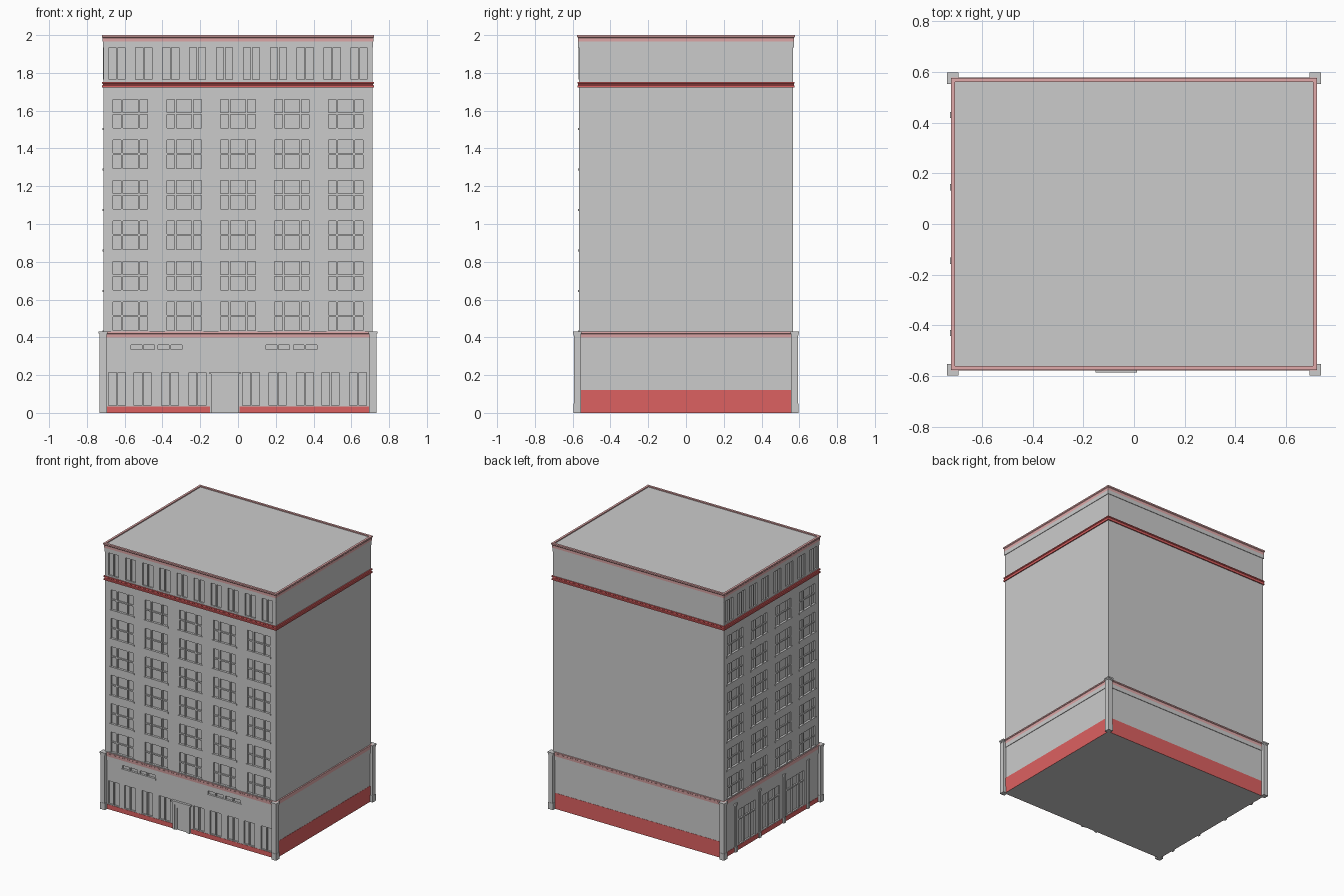
import bpy, bmesh

if "Cube" in bpy.data.objects:
    bpy.data.objects.remove(bpy.data.objects["Cube"])

HX, HY = 0.712, 0.567          # half width and depth of the tower wall


def finish(name, bm, color=None):
    bmesh.ops.recalc_face_normals(bm, faces=bm.faces)
    me = bpy.data.meshes.new(name)
    bm.to_mesh(me)
    bm.free()
    ob = bpy.data.objects.new(name, me)
    bpy.context.collection.objects.link(ob)
    if color:
        mat = bpy.data.materials.get(color[0]) or bpy.data.materials.new(color[0])
        mat.diffuse_color = color[1]
        mat.use_nodes = True
        mat.node_tree.nodes["Principled BSDF"].inputs["Base Color"].default_value = mat.diffuse_color
        me.materials.append(mat)
    return ob


def boxes(name, items, color=None):
    """One object from many (x0, x1, y0, y1, z0, z1) boxes."""
    bm = bmesh.new()
    for x0, x1, y0, y1, z0, z1 in items:
        vs = bmesh.ops.create_cube(bm, size=1)["verts"]
        bmesh.ops.scale(bm, vec=(x1 - x0, y1 - y0, z1 - z0), verts=vs)
        bmesh.ops.translate(bm, vec=((x0 + x1) / 2, (y0 + y1) / 2, (z0 + z1) / 2), verts=vs)
    return finish(name, bm, color)


def ring(name, profile, color=None):
    """Sweep a closed (offset, z) profile around the tower."""
    bm = bmesh.new()
    loops = [[bm.verts.new((sx * (HX + o), sy * (HY + o), z))
              for sx, sy in ((1, 1), (-1, 1), (-1, -1), (1, -1))] for o, z in profile]
    for i, a in enumerate(loops):
        b = loops[(i + 1) % len(loops)]
        for k in range(4):
            bm.faces.new((a[k], a[(k + 1) % 4], b[(k + 1) % 4], b[k]))
    return finish(name, bm, color)


def on(face, u, w, z0, z1, d0, d1):
    """Box on the front or left wall: centre u, width w, depth range outward."""
    if face == "front":
        return (u - w / 2, u + w / 2, -HY - d1, -HY - d0, z0, z1)
    return (-HX - d1, -HX - d0, u - w / 2, u + w / 2, z0, z1)


RED = ("red_trim", (0.72, 0.12, 0.12, 1))
PALE = ("faded_red_trim", (0.75, 0.4, 0.4, 1))

cuts, sills, bars, mullions = [], [], [], []

# Tower windows: three lights per bay, six floors
bays = {"front": [-0.57, -0.285, 0, 0.285, 0.57],
        "left": [-0.43, -0.145, 0.145, 0.43]}
for face, us in bays.items():
    for u in us:
        for row in range(6):
            z = 0.437 + row * 0.2145
            for du, w in ((-0.071, 0.042), (0, 0.08), (0.071, 0.042)):
                cuts.append(on(face, u + du, w, z, z + 0.15, -0.012, 0.02))
                bars.append(on(face, u + du, w, z + 0.07, z + 0.08, -0.013, -0.004))
            sills.append(on(face, u, 0.205, z - 0.012, z, -0.002, 0.005))
        # Attic windows, two to each bay, with a slim central mullion
        for du in (-0.071, 0.071):
            cuts.append(on(face, u + du, 0.085, 1.765, 1.935, -0.01, 0.02))
            mullions.append(on(face, u + du, 0.009, 1.765, 1.935, -0.011, 0.002))

# Ground floor shop windows on the front
for u in (-0.64, -0.505, -0.36, -0.215, 0.07, 0.21, 0.355, 0.49, 0.635):
    cuts.append(on("front", u, 0.09, 0.04, 0.215, -0.012, 0.02))
    mullions.append(on("front", u, 0.009, 0.04, 0.215, -0.013, 0.002))
for u in (-0.505, -0.36, 0.21, 0.355):
    cuts.append(on("front", u, 0.125, 0.335, 0.36, -0.012, 0.02))
    mullions.append(on("front", u, 0.009, 0.335, 0.36, -0.013, 0.002))
    sills.append(on("front", u, 0.145, 0.322, 0.335, -0.002, 0.004))

# Ground floor bays on the left side
for u in (-0.2875, 0, 0.2875):
    cuts.append(on("left", u, 0.2, 0.04, 0.3, -0.012, 0.02))
    mullions += [on("left", u + d, 0.009, 0.04, 0.3, -0.013, 0.001) for d in (-0.04, 0.04)]
    bars.append(on("left", u, 0.2, 0.22, 0.23, -0.013, -0.002))

# Tower with recessed windows
tower = boxes("tower_walls", [(-HX, HX, -HY, HY, 0, 1.992)])
cutter = boxes("window_cutter", cuts)
mod = tower.modifiers.new("windows", "BOOLEAN")
mod.object, mod.operation, mod.solver = cutter, "DIFFERENCE", "EXACT"
bpy.context.view_layer.objects.active = tower
bpy.ops.object.modifier_apply(modifier=mod.name)
bpy.data.objects.remove(cutter)

boxes("window_sills", sills)
boxes("window_rails", bars)
boxes("window_mullions", mullions)

# Horizontal mouldings
ring("top_frieze", [(-0.01, 1.935), (0.004, 1.935), (0.004, 1.965), (-0.01, 1.965)])
ring("top_cornice", [(-0.007, 1.965), (0.004, 1.965), (0.005, 1.985), (0.009, 1.99),
                     (0.009, 2.0), (-0.007, 2.0)], PALE)
ring("middle_band", [(-0.01, 1.722), (0.008, 1.722), (0.008, 1.732), (0.004, 1.735),
                     (0.004, 1.742), (0.008, 1.745), (0.008, 1.753), (-0.01, 1.753)], RED)
ring("base_frieze", [(-0.01, 0.367), (0.004, 0.367), (0.004, 0.398), (-0.01, 0.398)])
ring("base_cornice", [(-0.01, 0.398), (0.004, 0.398), (0.006, 0.418), (0.01, 0.421),
                      (0.01, 0.43), (-0.01, 0.43)], PALE)

# Red base courses: low at the front and left, taller on the plain sides
E = 0.0015
boxes("low_base_course", [(-HX, -0.147, -HY - E, -HY, 0, 0.035),
                          (0.007, HX, -HY - E, -HY, 0, 0.035),
                          (-HX - E, -HX, -HY, HY, 0, 0.035)], RED)
boxes("tall_base_course", [(HX, HX + E, -HY, HY, 0, 0.12),
                           (-HX, HX, HY, HY + E, 0, 0.12)], RED)

# Corner posts with foot and cap
posts = []
for sx in (-1, 1):
    for sy in (-1, 1):
        for g, z0, z1 in ((0.002, 0, 0.05), (0, 0.05, 0.41), (0.002, 0.41, 0.42), (0.005, 0.42, 0.43)):
            cx, cy, h = sx * 0.7145, sy * 0.575, 0.018 + g
            posts.append((cx - h, cx + h, cy - h, cy + h, z0, z1))
boxes("corner_posts", posts)

# Pilasters along the left side
pil = []
for u in bays["left"]:
    pil += [on("left", u, 0.018, 0, 0.367, -0.01, 0.01),
            on("left", u, 0.024, 0, 0.04, -0.01, 0.013),
            on("left", u, 0.024, 0.35, 0.367, -0.01, 0.013)]
boxes("side_pilasters", pil)

# Entrance: stepped frame, lintel and door leaf
D = -0.07
boxes("door_frame", [on("front", D + s * 0.063, 0.018, 0, 0.19, -0.01, 0.012) for s in (-1, 1)]
      + [on("front", D, 0.144, 0.19, 0.205, -0.01, 0.012),
         on("front", D, 0.164, 0.205, 0.217, -0.01, 0.018)])
boxes("door_inner_frame", [on("front", D + s * 0.046, 0.016, 0, 0.165, -0.01, 0.007) for s in (-1, 1)]
      + [on("front", D, 0.108, 0.165, 0.19, -0.01, 0.007)])
boxes("door_leaf", [on("front", D, 0.076, 0, 0.165, -0.01, 0.002)])
